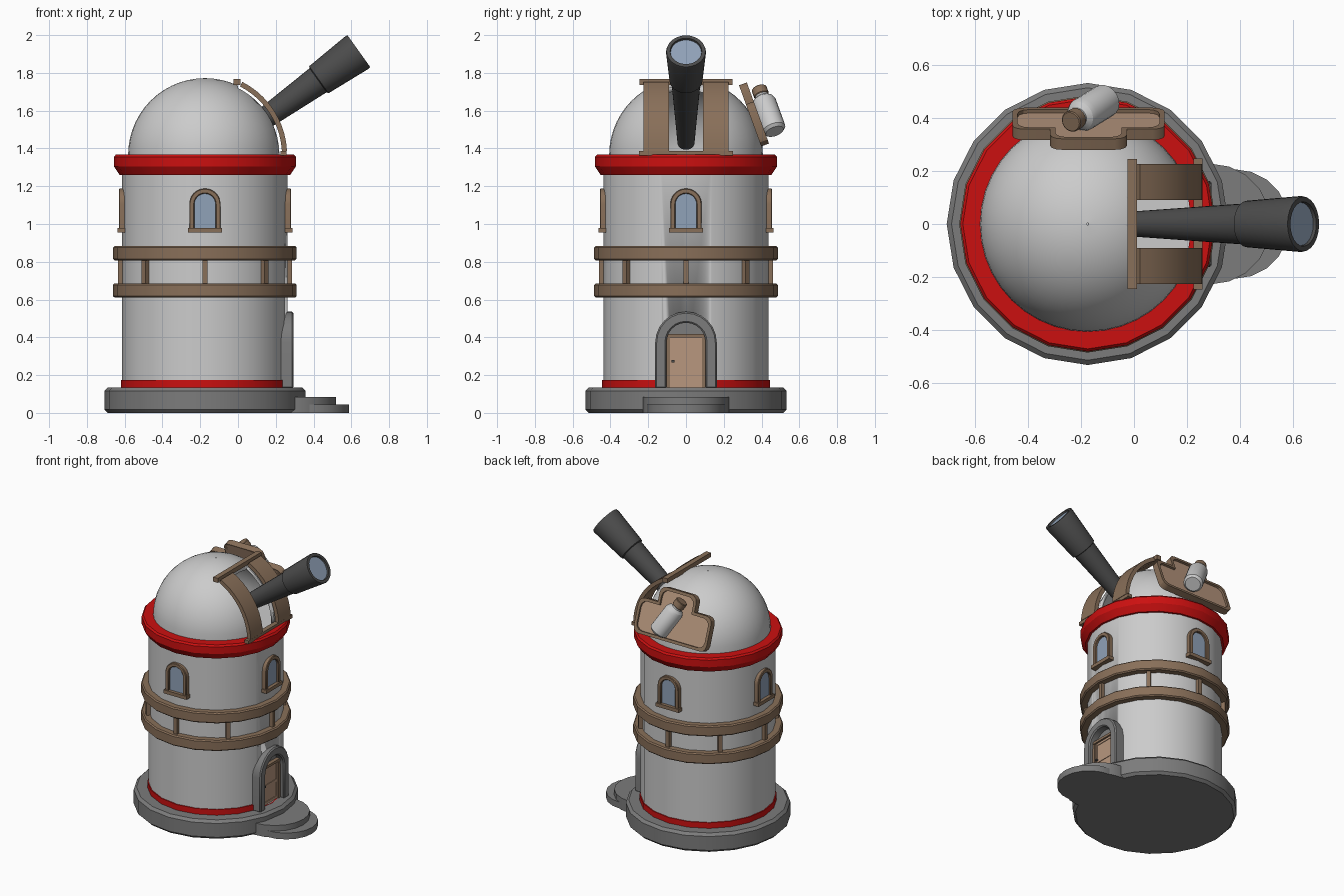
import bpy, bmesh
from math import sin, cos, pi, radians
from mathutils import Matrix, Vector

if "Cube" in bpy.data.objects:
    bpy.data.objects.remove(bpy.data.objects["Cube"])

CX = -0.175  # tower axis


def mat(name, c):
    m = bpy.data.materials.new(name)
    m.diffuse_color = (*c, 1)
    m.use_nodes = True
    m.node_tree.nodes["Principled BSDF"].inputs["Base Color"].default_value = m.diffuse_color
    return m


RED = mat("red", (0.6, 0.005, 0.005))
WOOD = mat("wood", (0.25, 0.16, 0.10))
TAN = mat("tan", (0.48, 0.31, 0.21))
DARK = mat("dark_grey", (0.07, 0.07, 0.07))
STONE = mat("stone", (0.2, 0.2, 0.2))
GLASS = mat("glass", (0.28, 0.36, 0.48))


def finish(name, bm, m=None, M=Matrix(), bevel=0, smooth=True):
    bmesh.ops.recalc_face_normals(bm, faces=bm.faces)
    me = bpy.data.meshes.new(name)
    bm.to_mesh(me)
    bm.free()
    ob = bpy.data.objects.new(name, me)
    bpy.context.collection.objects.link(ob)
    ob.matrix_world = M
    if m:
        me.materials.append(m)
    bpy.ops.object.select_all(action='DESELECT')
    ob.select_set(True)
    bpy.context.view_layer.objects.active = ob
    if bevel:
        b = ob.modifiers.new("bevel", 'BEVEL')
        b.width, b.segments, b.limit_method = bevel, 1, 'ANGLE'
        b.angle_limit = radians(40)
    if smooth:
        bpy.ops.object.shade_smooth_by_angle(angle=radians(30))
    return ob


def lathe(name, prof, m=None, M=Matrix.Translation((CX, 0, 0)), n=20, closed=False, bevel=0):
    """Spin (radius, z) points round local z; closed makes a ring section."""
    bm = bmesh.new()
    rings = [[bm.verts.new((r * cos(2 * pi * i / n), r * sin(2 * pi * i / n), z)) for i in range(n)]
             for r, z in prof]
    pairs = list(zip(rings, rings[1:]))
    if closed:
        pairs.append((rings[-1], rings[0]))
    else:
        bm.faces.new(rings[0])
        bm.faces.new(rings[-1])
    for a, b in pairs:
        for i in range(n):
            j = (i + 1) % n
            bm.faces.new((a[i], a[j], b[j], b[i]))
    return finish(name, bm, m, M, bevel)


def prism(name, pts, z0, z1, m=None, M=Matrix(), bevel=0):
    """Extrude a 2D outline along local z."""
    bm = bmesh.new()
    a = [bm.verts.new((x, y, z0)) for x, y in pts]
    b = [bm.verts.new((x, y, z1)) for x, y in pts]
    bm.faces.new(a)
    bm.faces.new(b)
    for i in range(len(pts)):
        j = (i + 1) % len(pts)
        bm.faces.new((a[i], a[j], b[j], b[i]))
    return finish(name, bm, m, M, bevel)


def rect(x0, x1, y0, y1):
    return [(x0, y0), (x1, y0), (x1, y1), (x0, y1)]


def arch(w, z0, zc, n=12):
    return [(w, z0)] + [(w * cos(pi * i / n), zc + w * sin(pi * i / n)) for i in range(n + 1)] + [(-w, z0)]


def arch_frame(w, wi, z0, zc):
    return arch(w, z0, zc) + arch(wi, z0, zc)[::-1]


def radial(a):
    """Local x = tangent, y = up, z = outward from the tower axis."""
    c, s = cos(a), sin(a)
    return Matrix(((-s, 0, c, CX), (c, 0, s, 0), (0, 1, 0, 0), (0, 0, 0, 1)))


def cut(ob, cutter):
    b = ob.modifiers.new("cut", 'BOOLEAN')
    b.operation, b.solver, b.object = 'DIFFERENCE', 'EXACT', cutter
    cutter.hide_render = True
    cutter.hide_set(True)


# base and steps
lathe("base", [(0.533, 0), (0.533, 0.135)], STONE, bevel=0.018)
lathe("step_lower", [(0.207, 0), (0.207, 0.045)], STONE, Matrix.Translation((0.38, 0, 0)))
lathe("step_upper", [(0.228, 0.0), (0.228, 0.085)], STONE, Matrix.Translation((0.29, 0, 0)))

# tower body with door recess
tower = lathe("tower", [(0.438, 0.12), (0.438, 1.35)])
skirt = lathe("lower_red_ring", [(0.42, 0.13), (0.445, 0.13), (0.445, 0.175), (0.42, 0.175)], RED, closed=True)
recess = prism("door_recess_cutter", arch(0.12, 0.1351, 0.375), 0.39, 0.6, None, radial(0))
cut(tower, recess)
cut(skirt, recess)
lathe("upper_red_rim", [(0.395, 1.26), (0.452, 1.26), (0.482, 1.305), (0.482, 1.355),
                        (0.472, 1.367), (0.395, 1.367)], RED, closed=True)

# balcony bands and posts
for nm, z in (("lower_band", 0.61), ("upper_band", 0.808)):
    lathe(nm, [(0.43, z), (0.486, z), (0.486, z + 0.076), (0.43, z + 0.076)], WOOD, closed=True, bevel=0.008)
for k in range(8):
    prism(f"balcony_post_{k}", rect(-0.014, 0.014, 0.68, 0.815), 0.425, 0.46, WOOD, radial(k * pi / 4))

# windows
for k in range(4):
    R = radial(k * pi / 2)
    prism(f"window_frame_{k}", arch_frame(0.083, 0.056, 0.975, 1.105), 0.40, 0.456, WOOD, R, 0.004)
    prism(f"window_sill_{k}", rect(-0.091, 0.091, 0.955, 0.98), 0.40, 0.464, WOOD, R)
    prism(f"window_glass_{k}", arch(0.058, 0.975, 1.105), 0.40, 0.441, GLASS, R)

# doorway
R = radial(0)
prism("door_surround", arch_frame(0.163, 0.104, 0.13, 0.373), 0.38, 0.468, STONE, R, 0.008)
prism("door_arch_panel", arch(0.11, 0.14, 0.373), 0.385, 0.415, STONE, R)
prism("door_leaf", rect(-0.09, 0.09, 0.135, 0.40), 0.40, 0.425, TAN, R)
for s in (-1, 1):
    prism("door_jamb", rect(s * 0.095 - 0.009, s * 0.095 + 0.009, 0.135, 0.405), 0.40, 0.437, WOOD, R)
    prism("door_stile", rect(s * 0.079 - 0.007, s * 0.079 + 0.007, 0.135, 0.40), 0.42, 0.430, TAN, R)
for z in (0.135, 0.255, 0.385):
    prism("door_rail", rect(-0.08, 0.08, z, z + 0.02), 0.42, 0.429, TAN, R)
prism("door_lintel", rect(-0.104, 0.104, 0.40, 0.418), 0.40, 0.441, WOOD, R)
prism("door_handle", rect(-0.077, -0.062, 0.268, 0.28), 0.42, 0.442, DARK, R)

# hollow dome with observing slot
ZC = 1.365
q = [radians(90 * i / 14) for i in range(14)] + [radians(89.5)]
prof = [(0.407 * cos(t), ZC + 0.407 * sin(t)) for t in q] + \
       [(0.385 * cos(t), ZC + 0.385 * sin(t)) for t in reversed(q)]
dome = lathe("dome", prof, n=40, closed=True)
slot = prism("slot_cutter", rect(0.0, 0.5, -0.095, 0.095), 1.34, 2.0)
cut(dome, slot)

# slot shutters: curved strips, profile in x-z, extruded along y
TOY = Matrix(((1, 0, 0, CX), (0, 0, -1, 0), (0, 1, 0, ZC), (0, 0, 0, 1)))
angs = [radians(3 + 60 * i / 10) for i in range(11)]
strip = [(0.435 * cos(t), 0.435 * sin(t)) for t in angs] + \
        [(0.408 * cos(t), 0.408 * sin(t)) for t in reversed(angs)]
for nm, a, b in (("shutter_front", 0.09, 0.226), ("shutter_back", -0.226, -0.09)):
    prism(nm, strip, a, b, WOOD, TOY)
prism("shutter_top_bar", rect(-0.024, 0.012, -0.246, 0.246), 1.735, 1.767, WOOD)
prism("shutter_bottom_bar", rect(0.225, 0.258, -0.248, 0.248), 1.362, 1.386, WOOD)

# telescope
p0, p1 = Vector((-0.04, 0, 1.43)), Vector((0.64, 0, 1.915))
d = p1 - p0
L = d.length
T = Matrix.Translation(p0) @ d.to_track_quat('Z', 'Y').to_matrix().to_4x4()
lathe("telescope", [(0.045, 0), (0.078, 0.57), (0.088, 0.575), (0.106, L - 0.01), (0.103, L),
                    (0.084, L), (0.08, L - 0.02)], DARK, T, n=24)
lathe("telescope_lens", [(0.083, L - 0.03), (0.082, L - 0.012)], GLASS, T, n=24)

# leaning sign board: local x across, y up the board, z outward
t = radians(20)
X, Y = Vector((-1, 0, 0)), Vector((0, -sin(t), cos(t)))
Z = X.cross(Y)
B = Matrix.Translation((-0.172, 0.36, 1.58)) @ Matrix((X, Y, Z)).transposed().to_4x4()


def board(o):
    """Right half of the rounded outline inset by o, mirrored to the left."""
    w, b, h, r = 0.145 - o, 0.288 - o, 0.172 - o, 0.045
    half = []
    for cx, cy, a0 in ((b - r, -h + r, -90), (b - r, 0.065 - o - r, 0), (w - r, h - r, 0)):
        half += [(cx + r * cos(radians(a0 + k * 30)), cy + r * sin(radians(a0 + k * 30))) for k in range(4)]
        if cy == 0.065 - o - r:
            half.append((w, 0.065 - o))
    return half + [(-x, y) for x, y in reversed(half)]


prism("sign_back", board(0.008), -0.022, 0.008, TAN, B)
outer, inner = board(0), board(0.02)
bm = bmesh.new()
loops = [[bm.verts.new((x, y, z)) for x, y in p]
         for p, z in ((outer, -0.022), (outer, 0.022), (inner, 0.022), (inner, -0.022))]
for a, b in zip(loops, loops[1:] + loops[:1]):
    for i in range(len(a)):
        j = (i + 1) % len(a)
        bm.faces.new((a[i], a[j], b[j], b[i]))
finish("sign_rim", bm, WOOD, B)

# bottle on the sign
K = B @ Matrix.Translation((0, 0, 0.072)) @ Matrix.Rotation(radians(-29), 4, 'Z') @ Matrix.Rotation(-pi / 2, 4, 'X')
lathe("bottle", [(0.05, -0.14), (0.064, -0.125), (0.064, 0.045), (0.056, 0.065), (0.036, 0.08),
                 (0.036, 0.1)], mat("white", (0.6, 0.6, 0.6)), K, n=20)
lathe("bottle_cap", [(0.041, 0.09), (0.041, 0.138)], WOOD, K, n=16, bevel=0.004)
